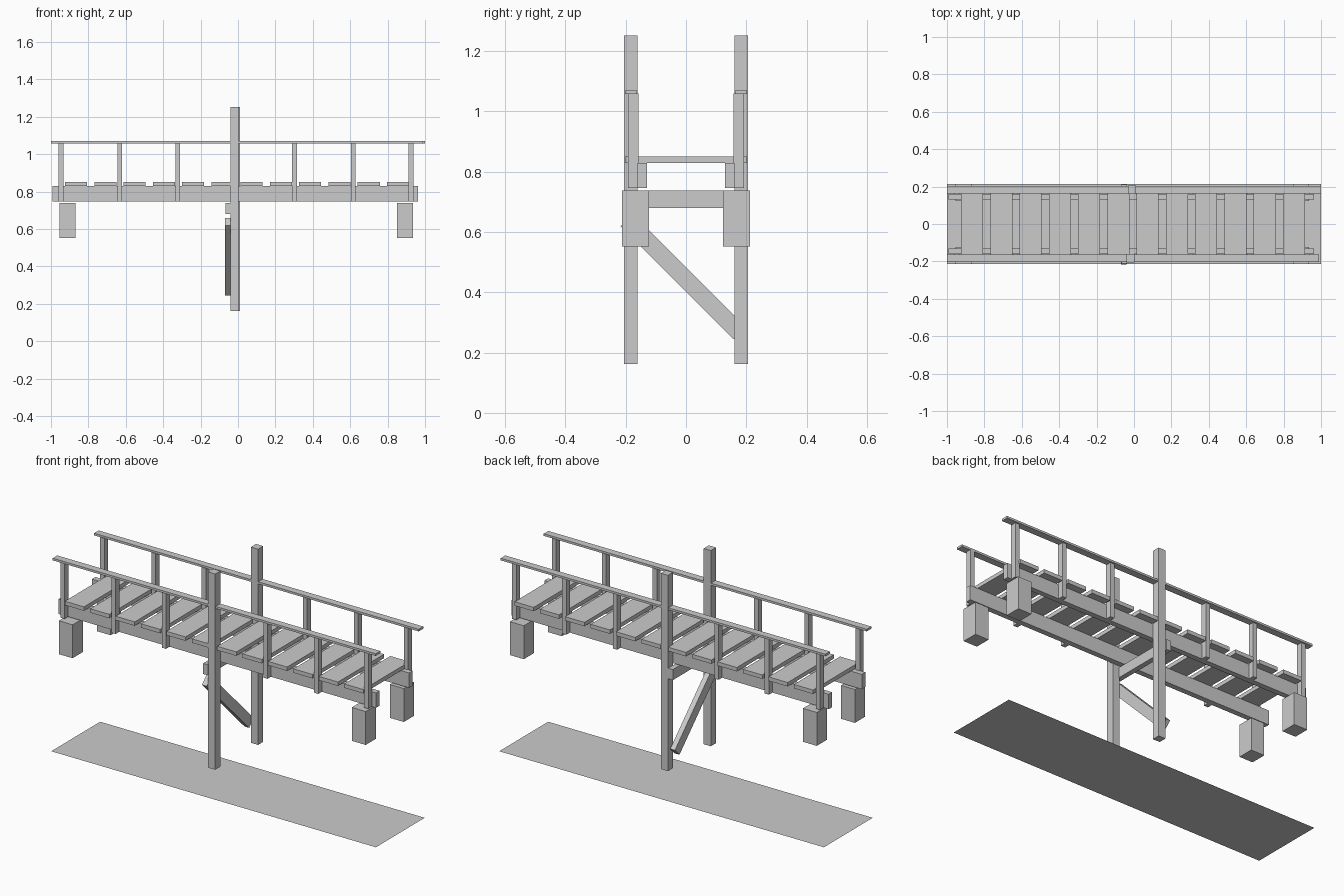
import bpy, math

if "Cube" in bpy.data.objects:
    bpy.data.objects.remove(bpy.data.objects["Cube"])


def box(name, x, y, z):
    """Box from (min, max) ranges on each axis."""
    bpy.ops.mesh.primitive_cube_add(
        size=1, location=[(r[0] + r[1]) / 2 for r in (x, y, z)])
    o = bpy.context.object
    o.name = name
    o.scale = [r[1] - r[0] for r in (x, y, z)]
    bpy.ops.object.transform_apply(location=False, rotation=False, scale=True)
    return o


def side_range(s, inner, outer):
    return tuple(sorted((s * inner, s * outer)))


# flat sheet beneath the bridge
bpy.ops.mesh.primitive_plane_add(size=1, location=(0, 0, 0))
sheet = bpy.context.object
sheet.name = "water_sheet"
sheet.scale = (2, 0.43, 1)

# deck planks
for i in range(12):
    cx = -0.866 + i * 0.1565
    box("deck_plank", (cx - 0.059, cx + 0.059), (-0.203, 0.203), (0.829, 0.851))

for s, label in ((-1, "front"), (1, "back")):
    # long beam under the planks
    box(label + "_beam", (-0.992, 0.963), side_range(s, 0.13, 0.161), (0.746, 0.829))

    # tall centre post
    px = -0.018 if s < 0 else -0.011
    box(label + "_tall_post", (px - 0.022, px + 0.022),
        side_range(s, 0.161, 0.206), (0.162, 1.252))

    # handrail
    box(label + "_handrail", (-1, 0.99 if s < 0 else 1),
        side_range(s, 0.162, 0.202), (1.058, 1.07))

    # railing posts
    for cx in (-0.947, -0.632, -0.322, 0.303, 0.616, 0.924):
        box(label + "_railing_post", (cx - 0.013, cx + 0.013),
            side_range(s, 0.158, 0.192), (0.746, 1.06))

    # end footings
    for x in ((-0.955, -0.87), (0.85, 0.936)):
        box(label + "_footing", x, side_range(s, 0.122, 0.213), (0.552, 0.738))

# crossbar between the centre posts
box("crossbar", (-0.066, -0.037), (-0.212, 0.21), (0.679, 0.738))

# diagonal brace
brace = box("diagonal_brace", (-0.07, -0.041), (-0.265, 0.265), (-0.0285, 0.0285))
brace.location = (-0.0555, -0.01, 0.452)
brace.rotation_euler = (math.radians(-45), 0, 0)
